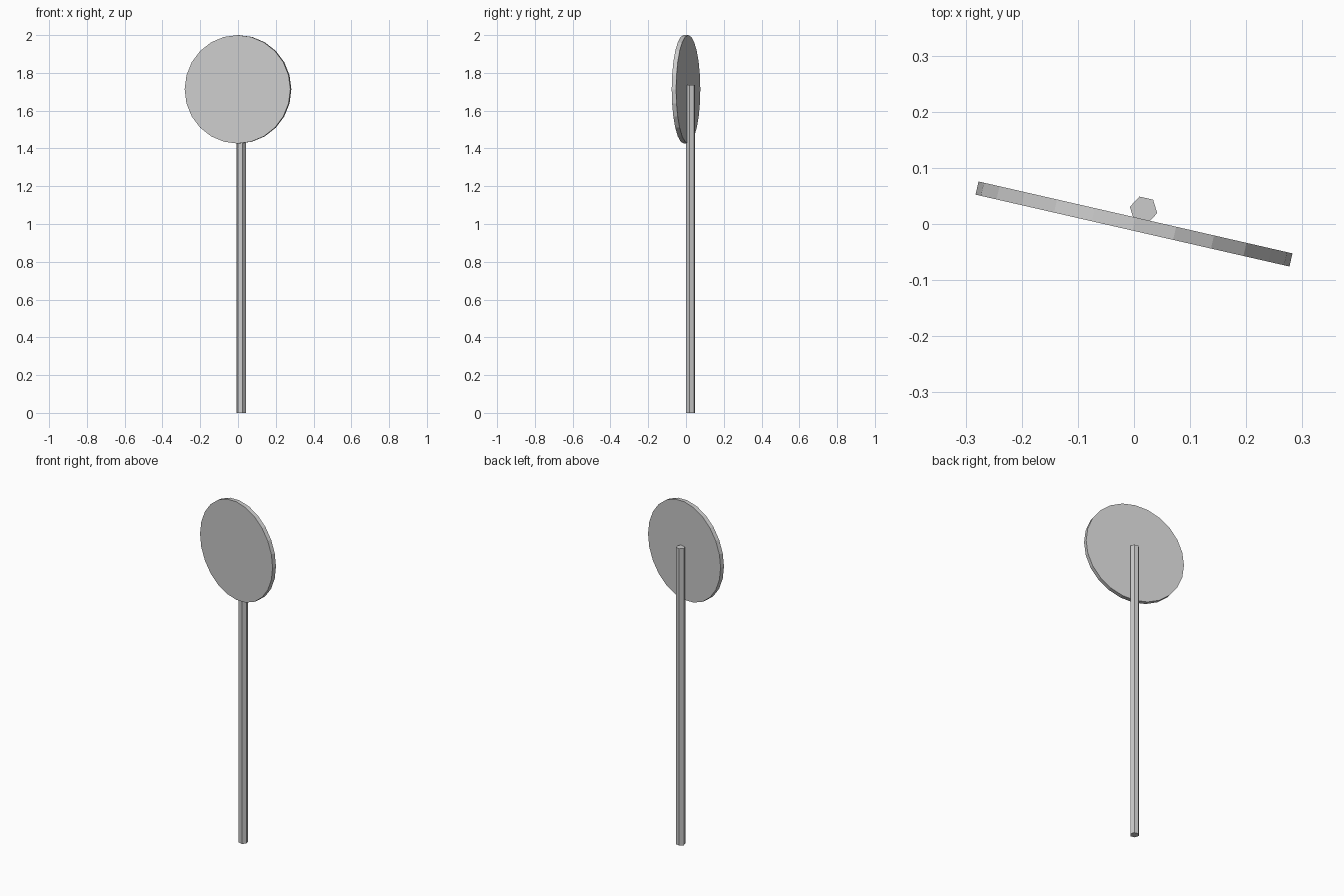
import bpy, bmesh
from math import radians, cos, sin, pi
from mathutils import Matrix

if "Cube" in bpy.data.objects:
    bpy.data.objects.remove(bpy.data.objects["Cube"])

TURN = Matrix.Rotation(radians(-12.9), 4, 'Z')


def prism(name, sides, radius, depth, matrix):
    """Flat-shaded prism along local z, first corner on local +x."""
    bm = bmesh.new()
    ring = [bm.verts.new((radius * cos(2 * pi * i / sides),
                          radius * sin(2 * pi * i / sides), -depth / 2))
            for i in range(sides)]
    base = bm.faces.new(ring)
    out = bmesh.ops.extrude_face_region(bm, geom=[base], use_keep_orig=True)
    top = [v for v in out["geom"] if isinstance(v, bmesh.types.BMVert)]
    bmesh.ops.translate(bm, verts=top, vec=(0, 0, depth))
    bmesh.ops.transform(bm, matrix=matrix, verts=bm.verts)
    bmesh.ops.recalc_face_normals(bm, faces=bm.faces)
    mesh = bpy.data.meshes.new(name)
    bm.to_mesh(mesh)
    bm.free()
    obj = bpy.data.objects.new(name, mesh)
    bpy.context.collection.objects.link(obj)
    return obj


# Round sign plate, standing upright and turned slightly
prism("sign_plate", 24, 0.287, 0.024,
      Matrix.Translation((0, 0, 1.713)) @ TURN @ Matrix.Rotation(pi / 2, 4, 'X'))

# Six-sided post behind the plate
prism("post", 6, 0.025, 1.737,
      Matrix.Translation((0.017, 0.025, 1.737 / 2)) @ TURN)
